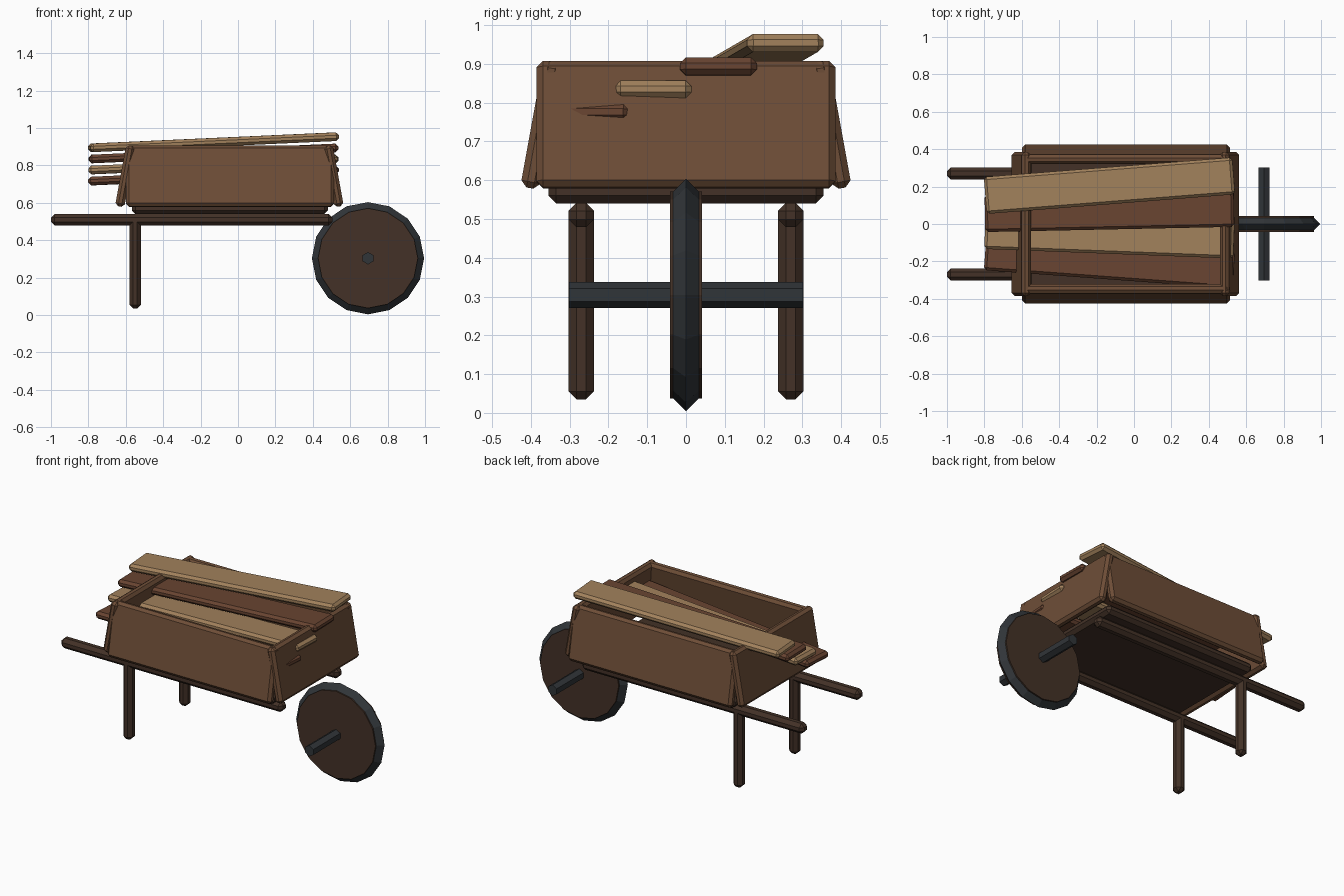
import bpy
from math import radians, pi

if "Cube" in bpy.data.objects:
    bpy.data.objects.remove(bpy.data.objects["Cube"])


def material(name, rgb):
    m = bpy.data.materials.new(name)
    m.diffuse_color = (*rgb, 1)
    m.use_nodes = True
    m.node_tree.nodes["Principled BSDF"].inputs["Base Color"].default_value = m.diffuse_color
    return m


PANEL = material("panel_wood", (0.155, 0.075, 0.038))
LIGHT = material("light_wood", (0.36, 0.22, 0.107))
RED = material("red_wood", (0.14, 0.058, 0.031))
DARK = material("dark_wood", (0.056, 0.031, 0.02))
METAL = material("dark_metal", (0.03, 0.035, 0.04))


def finish(name, mat):
    ob = bpy.context.object
    ob.name = name
    ob.data.materials.append(mat)
    return ob


def board(name, loc, size, mat, rot=(0, 0, 0), bevel=0.016):
    """Box with a single-segment chamfer on every edge."""
    bpy.ops.mesh.primitive_cube_add(size=1, location=loc,
                                    rotation=[radians(a) for a in rot])
    ob = finish(name, mat)
    ob.scale = size
    bpy.ops.object.transform_apply(location=False, rotation=False, scale=True)
    mod = ob.modifiers.new("chamfer", 'BEVEL')
    mod.width = bevel
    mod.segments = 1
    return ob


# Tray: floor, two leaning sides, two leaning ends
board("tray_floor", (-0.043, 0, 0.57), (1.05, 0.71, 0.06), DARK, bevel=0.02)
LEAN = 10.3
for s, side in ((-1, "front"), (1, "back")):
    board(f"tray_side_{side}", (-0.043, s * 0.373, 0.742), (1.11, 0.05, 0.33),
          PANEL, (s * LEAN, 0, 0))
for s, side in ((-1, "handle"), (1, "wheel")):
    board(f"tray_end_{side}", (-0.046 + s * 0.557, 0, 0.743), (0.05, 0.77, 0.33),
          PANEL, (0, -s * LEAN, 0))

# Handles and legs
for s, side in ((-1, "front"), (1, "back")):
    board(f"handle_{side}", (-0.248, s * 0.27, 0.51), (1.505, 0.065, 0.062),
          DARK, bevel=0.02)
    board(f"leg_{side}", (-0.55, s * 0.27, 0.28), (0.062, 0.065, 0.49),
          DARK, bevel=0.02)

# Wheel: diamond-section rim, solid disc, six-sided axle
hub = (0.695, 0, 0.304)
bpy.ops.mesh.primitive_torus_add(major_segments=16, minor_segments=4,
                                 major_radius=0.26, minor_radius=0.04,
                                 location=hub, rotation=(pi / 2, 0, 0))
finish("wheel_rim", METAL)
bpy.ops.mesh.primitive_cylinder_add(vertices=16, radius=0.267, depth=0.083,
                                    location=hub, rotation=(pi / 2, 0, 0))
finish("wheel_disc", DARK)
bpy.ops.mesh.primitive_cylinder_add(vertices=6, radius=0.033, depth=0.604,
                                    location=hub, rotation=(pi / 2, 0, 0))
finish("axle", METAL)

# Load of fanned planks: centre y, centre z, yaw
planks = [(0.205, 0.924, 4.5, LIGHT), (0.07, 0.864, 1.2, RED),
          (-0.06, 0.805, -2.2, LIGHT), (-0.197, 0.746, -4.2, RED)]
for i, (y, z, yaw, mat) in enumerate(planks, 1):
    board(f"plank_{i}", (-0.131, y, z), (1.333, 0.198, 0.046), mat,
          (0, -2.6, yaw), bevel=0.015)
